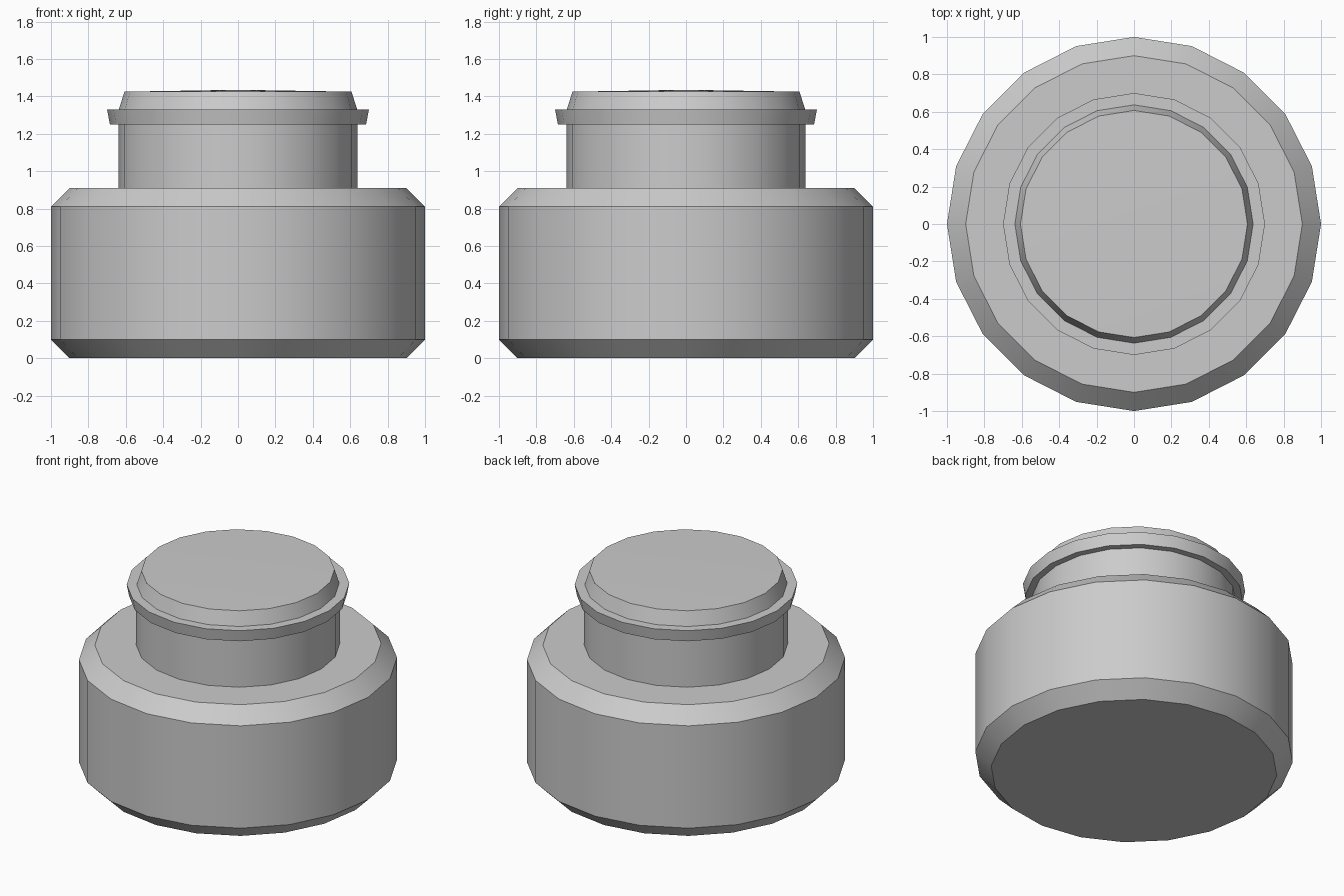
import bpy, bmesh
from math import cos, sin, pi, radians

if "Cube" in bpy.data.objects:
    bpy.data.objects.remove(bpy.data.objects["Cube"])

SIDES = 20


def lathe(name, profile):
    """Spin an (r, z) profile around z; r = 0 closes the end with a fan."""
    bm = bmesh.new()
    rings = []
    for r, z in profile:
        if r == 0:
            rings.append([bm.verts.new((0, 0, z))] * SIDES)
        else:
            rings.append([bm.verts.new((r * cos(2 * pi * i / SIDES),
                                        r * sin(2 * pi * i / SIDES), z))
                          for i in range(SIDES)])
    for low, high in zip(rings, rings[1:]):
        for i in range(SIDES):
            j = (i + 1) % SIDES
            bm.faces.new(dict.fromkeys((low[i], low[j], high[j], high[i])))
    mesh = bpy.data.meshes.new(name)
    bm.to_mesh(mesh)
    bm.free()
    obj = bpy.data.objects.new(name, mesh)
    bpy.context.collection.objects.link(obj)
    bpy.ops.object.select_all(action='DESELECT')
    obj.select_set(True)
    bpy.context.view_layer.objects.active = obj
    bpy.ops.object.shade_smooth_by_angle(angle=radians(30))
    return obj


# Wide bottle with chamfered base and shoulder, running up into the neck
lathe("bottle_body", [(0, 0), (0.9, 0), (1, 0.1), (1, 0.81), (0.9, 0.91),
                      (0.64, 0.91), (0.64, 1.25)])

# Flared lip around the neck
lathe("neck_lip", [(0.64, 1.25), (0.685, 1.25), (0.7, 1.33), (0.637, 1.33)])

# Tapered stopper with a very slightly domed top
lathe("stopper", [(0.637, 1.33), (0.607, 1.425), (0, 1.435)])
